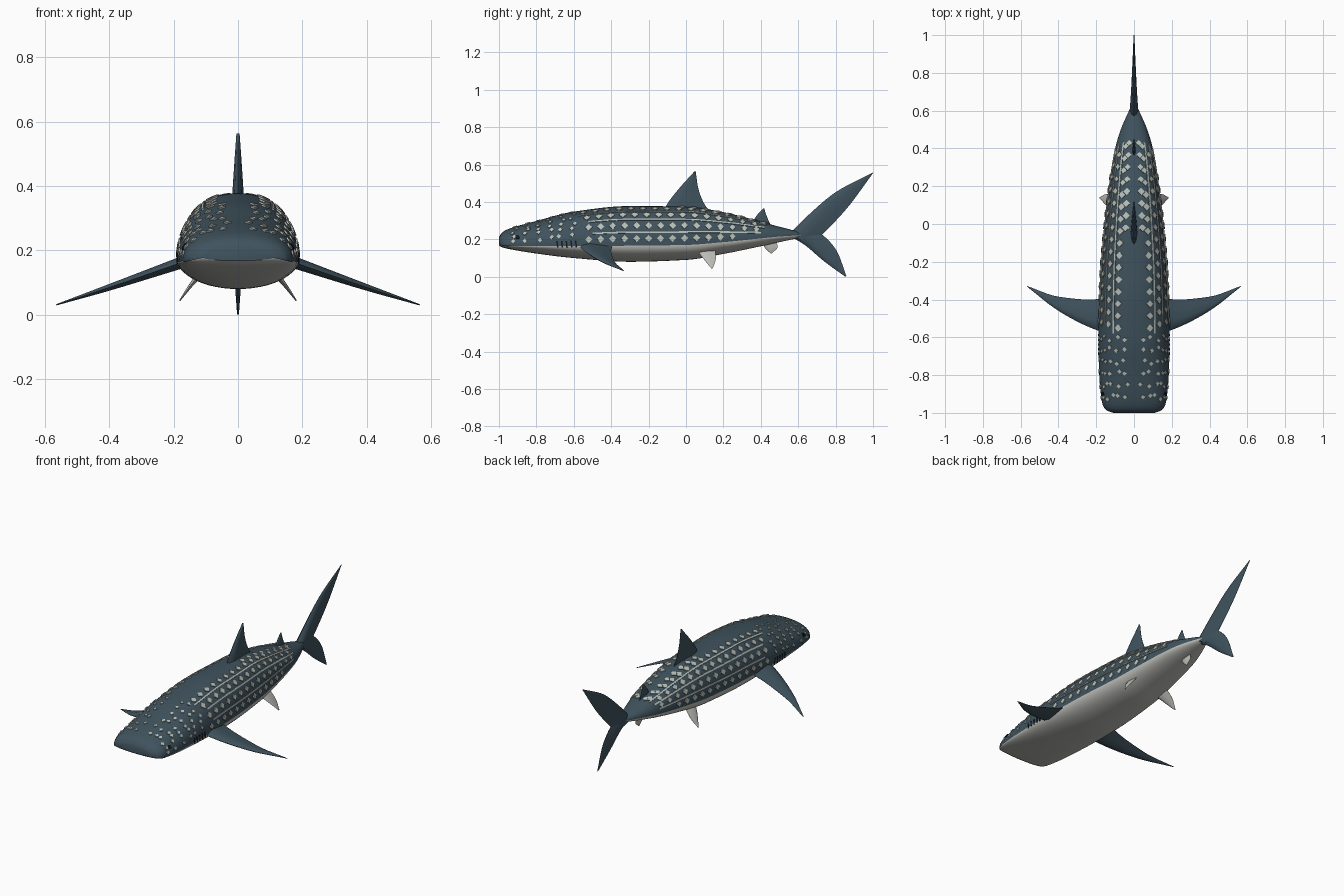
import bpy, math, random
from mathutils import Vector

if "Cube" in bpy.data.objects:
    bpy.data.objects.remove(bpy.data.objects["Cube"])

random.seed(4)


def material(name, rgb):
    m = bpy.data.materials.new(name)
    m.diffuse_color = (*rgb, 1)
    m.use_nodes = True
    m.node_tree.nodes["Principled BSDF"].inputs["Base Color"].default_value = m.diffuse_color
    return m


SKIN = material("slate_blue_skin", (0.05, 0.085, 0.11))
BELLY = material("pale_belly", (0.50, 0.50, 0.47))
SPOT = material("pale_spots", (0.48, 0.52, 0.48))
DARK = material("near_black", (0.008, 0.012, 0.016))


def add_object(name, verts, faces, mats, smooth=None):
    me = bpy.data.meshes.new(name)
    me.from_pydata([tuple(v) for v in verts], [], faces)
    ob = bpy.data.objects.new(name, me)
    bpy.context.collection.objects.link(ob)
    for m in mats:
        me.materials.append(m)
    if smooth:
        bpy.ops.object.select_all(action='DESELECT')
        ob.select_set(True)
        bpy.context.view_layer.objects.active = ob
        bpy.ops.object.shade_smooth_by_angle(angle=math.radians(smooth))
    return ob


def curve(xs, vs, x):
    """Monotone cubic interpolation of vs over xs."""
    n = len(xs)
    x = min(max(x, xs[0]), xs[-1])
    i = max(k for k in range(n - 1) if xs[k] <= x)
    d = [(vs[k + 1] - vs[k]) / (xs[k + 1] - xs[k]) for k in range(n - 1)]

    def tangent(k):
        if k == 0 or k == n - 1:
            return d[min(k, n - 2)]
        a, b = d[k - 1], d[k]
        return 2 * a * b / (a + b) if a * b > 0 else 0

    h = xs[i + 1] - xs[i]
    s = (x - xs[i]) / h
    return ((2 * s**3 - 3 * s**2 + 1) * vs[i] + (s**3 - 2 * s**2 + s) * h * tangent(i)
            + (3 * s**2 - 2 * s**3) * vs[i + 1] + (s**3 - s**2) * h * tangent(i + 1))


# Body profile: station, half width, top, colour line, bottom
YS = [-1, -.985, -.95, -.8, -.6, -.3, 0, .2, .4, .5, .56, .63]
HALF = [.11, .148, .168, .184, .189, .181, .157, .133, .10, .07, .045, .012]
TOP = [.212, .235, .255, .298, .348, .378, .375, .345, .295, .267, .252, .232]
MID = [.178, .17, .166, .164, .164, .166, .17, .185, .205, .215, .219, .223]
BOTTOM = [.168, .158, .149, .124, .10, .08, .09, .122, .163, .185, .198, .214]


def skin_point(y, t, lift=0.0):
    """Point on the body at station y and angle t (0 = right side, up = 90 degrees)."""
    if lift:
        e = 0.004
        along = skin_point(y + e, t) - skin_point(y - e, t)
        around = skin_point(y, t + e) - skin_point(y, t - e)
        return skin_point(y, t) + around.cross(along).normalized() * -lift
    w, mid = curve(YS, HALF, y), curve(YS, MID, y)
    c, s = math.cos(t), math.sin(t)
    p = 2 / 2.3 if s >= 0 else 1.0
    h = curve(YS, TOP, y) - mid if s >= 0 else mid - curve(YS, BOTTOM, y)
    return Vector((w * math.copysign(abs(c)**p, c), y, mid + h * math.copysign(abs(s)**p, s)))


# Body
RINGS, SEG = 80, 48
verts, faces = [], []
for i in range(RINGS + 1):
    y = -1 + 1.63 * (i / RINGS)**1.4
    verts += [skin_point(y, 2 * math.pi * j / SEG) for j in range(SEG)]
for i in range(RINGS):
    for j in range(SEG):
        a, b = i * SEG + j, i * SEG + (j + 1) % SEG
        faces.append((a, b, b + SEG, a + SEG))
faces.append(tuple(range(SEG))[::-1])
faces.append(tuple(RINGS * SEG + j for j in range(SEG)))
body = add_object("body", verts, faces, [SKIN, BELLY, DARK], 50)
for k, poly in enumerate(body.data.polygons[:RINGS * SEG]):
    j = k % SEG
    if j >= SEG // 2:                       # below the colour line
        at_lip = j in (SEG // 2, SEG - 1) and poly.center.y < -.93
        poly.material_index = 2 if at_lip else 1


def plates(name, outlines, mat, lift=0.005):
    """Thin raised plates on the skin; outlines are lists of (y, t), mirrored in x."""
    vs, fs = [], []
    for outline in outlines:
        for side in (1, -1):
            n, o = len(outline), len(vs)
            for up in (lift, -0.003):
                for y, t in outline:
                    p = skin_point(y, t, up)
                    vs.append((p.x * side, p.y, p.z))
            new = [tuple(range(o, o + n))]
            new += [(o + k, o + n + k, o + n + (k + 1) % n, o + (k + 1) % n) for k in range(n)]
            fs += [f if side < 0 else f[::-1] for f in new]
    add_object(name, vs, fs, [mat])


def radius_at(y, t):
    return max((skin_point(y, t + .02) - skin_point(y, t - .02)).length / .04, .03)


def diamond(y, t, ry, rt):
    dt = rt / radius_at(y, t)
    return [(y - ry, t), (y, t + dt), (y + ry, t), (y, t - dt)]


# Flank spots in regular rows
spots = []
for deg, start, end in ((8, -.52, .30), (27, -.52, .40), (48, -.53, .42), (67, -.55, .43), (77, -.02, .43)):
    for k in range(int((end - start) / .064) + 1):
        y = start + k * .064
        size = .019 if y < .2 else .016
        spots.append(diamond(y, math.radians(deg), size, size))
plates("flank_spots", spots, SPOT)

# Scattered small head spots
head = []
for row in range(6):
    for col in range(6):
        y = -.915 + row * .062 + random.uniform(-.014, .014)
        deg = 14 + col * 13 + random.uniform(-4, 4)
        head.append(diamond(y, math.radians(deg), .012, .012))
plates("head_spots", head, SPOT)

# Long thin stripes, as chains of short plates
stripes = []
for deg, start, end in ((16.5, -.50, .40), (38, -.52, .42), (58, -.58, .43)):
    t, n = math.radians(deg), 24
    for k in range(n):
        y0, y1 = (start + (end - start) * q / n for q in (k, k + 1))
        d0, d1 = .0042 / radius_at(y0, t), .0042 / radius_at(y1, t)
        stripes.append([(y0, t - d0), (y0, t + d0), (y1, t + d1), (y1, t - d1)])
plates("flank_stripes", stripes, SPOT, 0.004)

# Eyes and gill slits
t_eye = math.radians(22)
plates("eyes", [[(-.9 + .011 * math.cos(a), t_eye + .10 * math.sin(a))
                 for a in [-k * math.pi / 5 for k in range(10)]]], DARK, 0.006)
plates("gill_slits", [[(y, -.12), (y - .004, .12), (y + .004, .12), (y + .008, -.12)]
                      for y in (-.69, -.665, -.64, -.615, -.59)], DARK, 0.003)


def fin(name, lead, trail, thick, normal, mat, mirror=False):
    """Tapered blade between a leading and a trailing edge, with a lens section."""
    section = [(0, 0), (.08, .6), (.3, 1), (.65, .6), (1, .06)]
    loop = section + [(u, -h) for u, h in section[:0:-1]]
    idx, steps, m = list(range(len(lead))), 14, len(loop)
    normal = Vector(normal).normalized()
    for side, prefix in ((1, "right_"), (-1, "left_")) if mirror else ((1, ""),):
        vs, fs = [], []
        for i in range(steps + 1):
            q = i / steps * (len(lead) - 1)
            a, b = (Vector([curve(idx, [p[c] for p in edge], q) for c in range(3)])
                    for edge in (lead, trail))
            for u, h in loop:
                p = a.lerp(b, u) + normal * h * curve(idx, thick, q)
                vs.append((p.x * side, p.y, p.z))
        for i in range(steps):
            for j in range(m):
                k = (j + 1) % m
                fs.append((i * m + j, i * m + k, (i + 1) * m + k, (i + 1) * m + j))
        fs += [tuple(range(m))[::-1], tuple(steps * m + j for j in range(m))]
        ob = add_object(prefix + name, vs, fs, [mat])
        # Make the winding consistent and outward
        bpy.ops.object.select_all(action='DESELECT')
        ob.select_set(True)
        bpy.context.view_layer.objects.active = ob
        bpy.ops.object.mode_set(mode='EDIT')
        bpy.ops.mesh.select_all(action='SELECT')
        bpy.ops.mesh.normals_make_consistent(inside=False)
        bpy.ops.object.mode_set(mode='OBJECT')
        bpy.ops.object.shade_smooth_by_angle(angle=math.radians(40))


def upright(points):
    return [(0, y, z) for y, z in points]


X = (1, 0, 0)
# Fins along the centre line
fin("dorsal_fin", upright([(-.12, .355), (-.09, .405), (-.03, .48), (.045, .563)]),
    upright([(.13, .345), (.095, .395), (.065, .475), (.052, .563)]),
    [.019, .016, .011, .005], X, SKIN)
fin("second_dorsal_fin", upright([(.35, .285), (.38, .33), (.412, .365)]),
    upright([(.46, .265), (.435, .315), (.418, .365)]), [.010, .007, .003], X, SKIN)
fin("anal_fin", upright([(.40, .19), (.425, .15), (.452, .125)]),
    upright([(.475, .20), (.49, .16), (.458, .125)]), [.009, .006, .002], X, BELLY)

# Tail lobes
fin("upper_tail_lobe", upright([(.55, .228), (.66, .335), (.80, .452), (1, .558)]),
    upright([(.67, .17), (.735, .232), (.86, .365), (1, .554)]),
    [.024, .017, .010, .002], X, SKIN)
fin("lower_tail_lobe", upright([(.56, .215), (.635, .17), (.735, .085), (.852, 0)]),
    upright([(.66, .26), (.727, .225), (.805, .14), (.857, .005)]),
    [.022, .016, .010, .003], X, SKIN)

# Paired fins
fin("pectoral_fin", [(.13, -.585, .178), (.24, -.545, .14), (.40, -.46, .085), (.562, -.335, .032)],
    [(.13, -.39, .178), (.24, -.40, .14), (.40, -.385, .085), (.566, -.328, .030)],
    [.020, .016, .010, .002], (.33, 0, 1), SKIN, True)
fin("pelvic_fin", [(.10, .055, .145), (.14, .09, .10), (.18, .135, .045)],
    [(.10, .155, .15), (.14, .16, .10), (.182, .142, .043)],
    [.011, .007, .002], (.85, 0, .6), BELLY, True)
